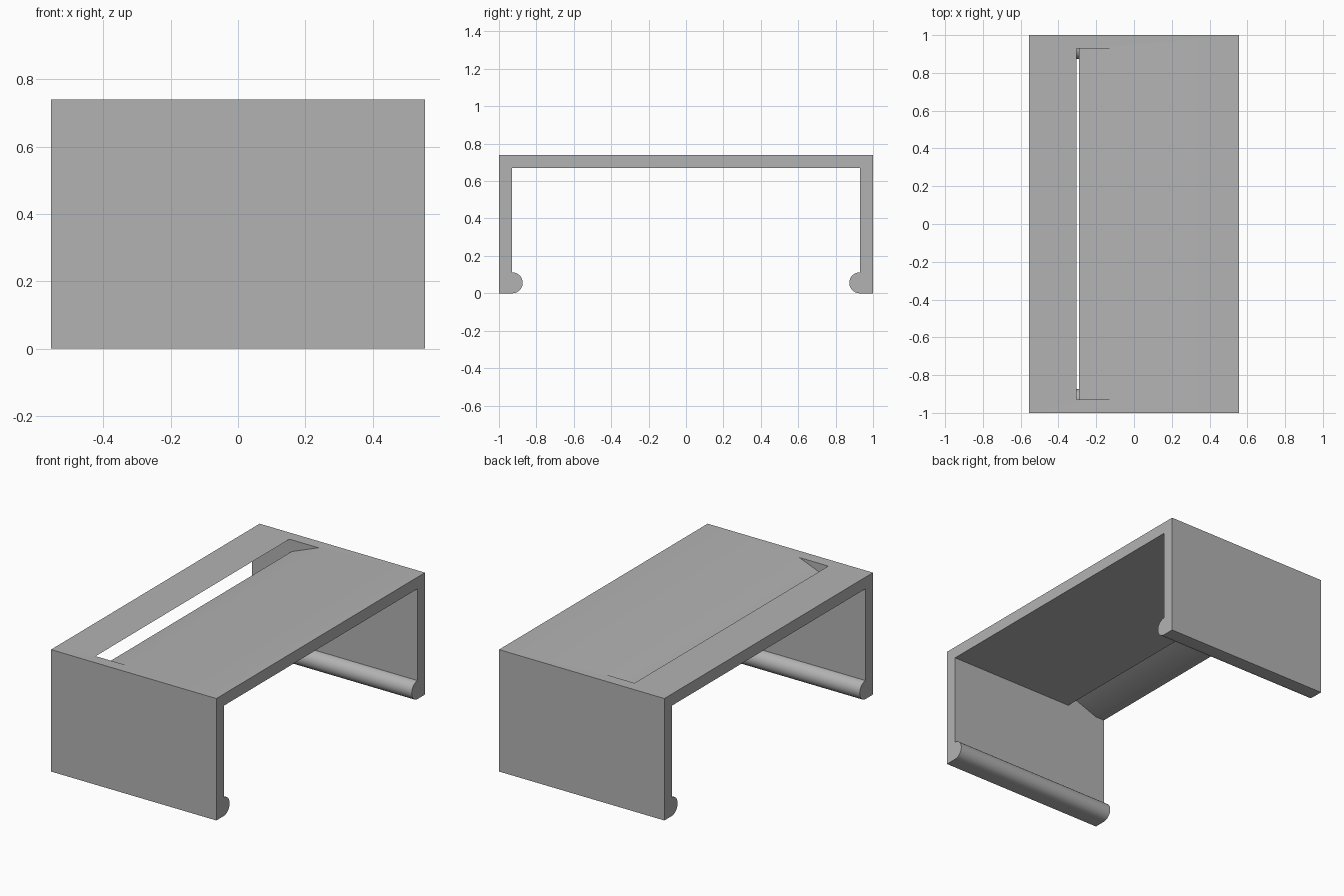
import bpy, bmesh, math
from mathutils import Vector

if "Cube" in bpy.data.objects:
    bpy.data.objects.remove(bpy.data.objects["Cube"], do_unlink=True)

HALF_X, HEIGHT, WALL = 0.555, 0.74, 0.071
INNER_Y, UNDER = 1 - WALL, HEIGHT - WALL
LIP = 0.056


def prism(name, points, offset):
    """Extrude a closed outline along offset into a solid object."""
    bm = bmesh.new()
    face = bm.faces.new([bm.verts.new(p) for p in points])
    new = bmesh.ops.extrude_face_region(bm, geom=[face], use_keep_orig=True)["geom"]
    verts = [v for v in new if isinstance(v, bmesh.types.BMVert)]
    bmesh.ops.translate(bm, verts=verts, vec=Vector(offset))
    bmesh.ops.recalc_face_normals(bm, faces=bm.faces)
    mesh = bpy.data.meshes.new(name)
    bm.to_mesh(mesh)
    bm.free()
    obj = bpy.data.objects.new(name, mesh)
    bpy.context.collection.objects.link(obj)
    return obj


# Channel: top plate, two side walls and a half-round lip inside each foot
steps = 20
lip = [(INNER_Y - LIP * math.sin(math.pi * i / steps),
        LIP - LIP * math.cos(math.pi * i / steps)) for i in range(steps + 1)]
half = [(1, HEIGHT), (1, 0)] + lip + [(INNER_Y, UNDER)]
outline = half + [(-y, z) for y, z in reversed(half)]
body = prism("slotted_channel", [(-HALF_X, y, z) for y, z in outline], (2 * HALF_X, 0, 0))

# Slanted slot: ramps down from the top and comes out underneath
slot = [(-0.495, 0.6), (-0.29, 0.6), (-0.29, UNDER), (-0.11, HEIGHT),
        (-0.11, 0.8), (-0.305, 0.8), (-0.305, HEIGHT), (-0.495, UNDER)]
cutter = prism("slot_cutter", [(x, -INNER_Y, z) for x, z in slot], (0, 2 * INNER_Y, 0))
cutter.hide_render = True

cut = body.modifiers.new("slot", 'BOOLEAN')
cut.operation = 'DIFFERENCE'
cut.solver = 'EXACT'
cut.object = cutter
bpy.ops.object.select_all(action='DESELECT')
body.select_set(True)
bpy.context.view_layer.objects.active = body
bpy.ops.object.modifier_apply(modifier="slot")
bpy.data.objects.remove(cutter, do_unlink=True)

# Plain grey material
grey = bpy.data.materials.new("plain_grey")
grey.use_nodes = True
colour = (0.45, 0.45, 0.45, 1)
grey.diffuse_color = colour
grey.node_tree.nodes["Principled BSDF"].inputs["Base Color"].default_value = colour
body.data.materials.clear()
body.data.materials.append(grey)

bpy.ops.object.shade_smooth_by_angle(angle=math.radians(30))
